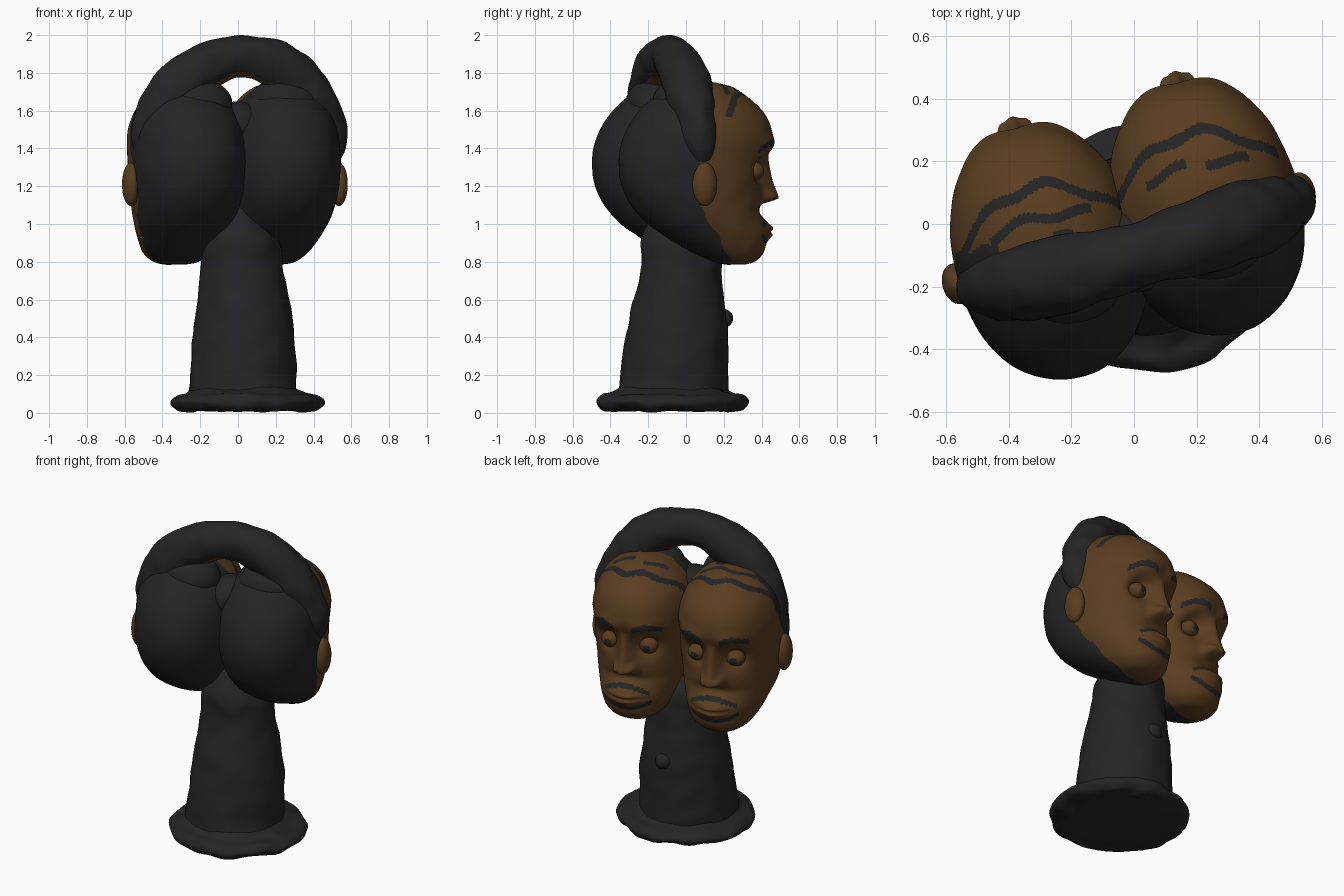
import bpy, bmesh, math
from mathutils import Vector, Matrix, noise

if "Cube" in bpy.data.objects:
    bpy.data.objects.remove(bpy.data.objects["Cube"])


def material(name, col):
    m = bpy.data.materials.new(name)
    m.diffuse_color = (*col, 1)
    m.use_nodes = True
    m.node_tree.nodes["Principled BSDF"].inputs["Base Color"].default_value = m.diffuse_color
    return m


BLACK = material("charcoal black", (0.018, 0.018, 0.019))
BROWN = material("warm brown", (0.1, 0.046, 0.014))


def g(d, s):
    return math.exp(-(d / s) ** 2)


def spline(pts, n):
    """Catmull-Rom resampling of a list of tuples into n + 1 tuples."""
    out = []
    for k in range(n + 1):
        u = k / n * (len(pts) - 1)
        i = min(int(u), len(pts) - 2)
        t = u - i
        a, b = pts[max(i - 1, 0)], pts[i]
        c, d = pts[i + 1], pts[min(i + 2, len(pts) - 1)]
        out.append(tuple(0.5 * (2 * q + (r - p) * t + (2 * p - 5 * q + 4 * r - s) * t * t
                                + (3 * q - p - 3 * r + s) * t ** 3)
                         for p, q, r, s in zip(a, b, c, d)))
    return out


def finish(bm, name, rule, place=None):
    bmesh.ops.recalc_face_normals(bm, faces=bm.faces)
    for f in bm.faces:
        f.smooth = True
        f.material_index = rule(f.calc_center_median(), f.normal)
    if place:
        bm.transform(place)
    me = bpy.data.meshes.new(name)
    bm.to_mesh(me)
    bm.free()
    me.materials.append(BLACK)
    me.materials.append(BROWN)
    ob = bpy.data.objects.new(name, me)
    bpy.context.collection.objects.link(ob)
    return ob


def loft(name, rings, rule=lambda c, n: 0, place=None, rough=0.006):
    bm = bmesh.new()
    rows = []
    for ring in rings:
        rows.append([bm.verts.new(p + noise.noise_vector(p * 9) * rough) for p in ring])
    n = len(rows[0])
    for a, b in zip(rows, rows[1:]):
        for j in range(n):
            k = (j + 1) % n
            bm.faces.new((a[j], a[k], b[k], b[j]))
    bm.faces.new(rows[0][::-1])
    bm.faces.new(rows[-1])
    return finish(bm, name, rule, place)


def ball(name, loc, size, rule, place):
    bm = bmesh.new()
    bmesh.ops.create_uvsphere(bm, u_segments=32, v_segments=20, radius=1)
    bm.transform(Matrix.Translation(loc) @ Matrix.Diagonal((*size, 1)))
    return finish(bm, name, rule, place)


# ---- heads: sections of (z, back, front, half width), face towards +y
HEAD = [(0.785, 0.17, 0.27, 0.06), (0.80, 0.10, 0.32, 0.12), (0.85, -0.01, 0.365, 0.18),
        (0.93, -0.155, 0.375, 0.225), (1.04, -0.295, 0.36, 0.265), (1.18, -0.385, 0.355, 0.292),
        (1.32, -0.41, 0.375, 0.302), (1.46, -0.385, 0.41, 0.297), (1.57, -0.32, 0.38, 0.27),
        (1.66, -0.235, 0.295, 0.215), (1.725, -0.12, 0.20, 0.13), (1.75, 0.01, 0.09, 0.03)]


def relief(x, z):
    """Sculpted depth of the face."""
    ax = abs(x)
    d = -0.075 * g(ax - 0.12, 0.06) * g(z - 1.29, 0.065)
    d += 0.022 * g(z - 1.42, 0.05) * g(ax - 0.12, 0.1)
    d += 0.06 * g(z - 0.965, 0.045) * g(x, 0.12) - 0.025 * g(z - 0.96, 0.013) * g(x, 0.1)
    d -= 0.025 * g(z - 1.07, 0.03) * g(x, 0.13)
    t = min(max((1.38 - z) / 0.23, 0), 1)
    cut = min(max((z - 1.10) / 0.03, 0), 1)
    return d + cut * t * (0.095 * g(x, 0.03 + 0.02 * t) + 0.045 * g(ax - 0.05, 0.022) * g(z - 1.15, 0.03))


def paint(c, side):
    """Hair, forehead stripes, brows, moustache and beard are black."""
    x, y, z = c
    ax = abs(x)
    hair = -0.06 + max(0, 1.12 - z) * 0.7 + max(0, min(z - 1.2, 0.3)) * 0.2
    if side == "left" and x < -0.15:
        hair += max(0, min(z - 1.3, 0.2)) * 0.35
    if y < hair + 0.008 * math.sin(z * 37 + x * 20):
        return 0
    wob = 0.012 * math.sin(x * 30)
    if z > 1.57:
        low = 0.03 if side == "left" else 0
        if abs(y - (0.245 - low - 2.0 * x * x + wob)) < 0.018:
            return 0
        if ax < 0.17 and (low or abs(x) > 0.03) and abs(y - (0.145 - low - 0.9 * x * x - wob)) < 0.016:
            return 0
        if low and ax < 0.1 and abs(y - 0.03 - wob) < 0.018:
            return 0
    if z < 1.5 and y > 0.1:
        if abs(ax - 0.135) < 0.075 and abs(z - (1.43 - 5 * (ax - 0.125) ** 2)) < 0.019:
            return 0
        if ax < 0.14 and abs(z - (1.028 - 2.2 * x * x)) < 0.012:
            return 0
        if ax < 0.15 and abs(z - (0.89 + 2 * x * x)) < 0.013:
            return 0
    return 1


def head(side, cx, cy, turn, outward):
    place = Matrix.Translation((cx, cy, 0)) @ Matrix.Rotation(math.radians(turn), 4, 'Z')
    rings = []
    for z, b, f, w in spline(HEAD, 160):
        ring = []
        for j in range(210):
            a = 2 * math.pi * j / 210
            c, s = math.cos(a), math.sin(a)
            x = w * math.copysign(abs(c) ** 0.94, c)
            y = (b + f) / 2 + (f - b) / 2 * math.copysign(abs(s) ** 0.94, s)
            if s > 0:
                y += relief(x, z) * min(1, s * 1.8)
            ring.append(Vector((x, y, z)))
        rings.append(ring)
    loft(side + "_head", rings, lambda c, n: paint(c, side), place, 0.004)
    for k in (-1, 1):
        eye = Vector((k * 0.12, 0.292, 1.28))
        gaze = Vector((k * 0.05, 1, -0.08)).normalized()
        ball(side + "_head_eye", eye, (0.056, 0.052, 0.05),
             lambda c, n: 0 if (c - eye).normalized().dot(gaze) > 0.91 else 1, place)
    # outer ear, a flat upright disc
    ball(side + "_head_ear", (outward * 0.308, -0.02, 1.21), (0.045, 0.066, 0.115), lambda c, n: 1, place)


head("left", -0.275, -0.092, 15, -1)
head("right", 0.23, 0.05, 13, 1)


def stack(sections, n, seg):
    """Oval rings from (z, centre x, centre y, radius x, radius y)."""
    return [[Vector((cx + rx * math.cos(2 * math.pi * j / seg),
                     cy + ry * math.sin(2 * math.pi * j / seg), z)) for j in range(seg)]
            for z, cx, cy, rx, ry in spline(sections, n)]


# ---- neck column
loft("neck", stack([(0.04, 0.03, -0.07, 0.30, 0.30), (0.15, 0.025, -0.065, 0.285, 0.29),
                    (0.45, 0.03, -0.045, 0.265, 0.265), (0.75, 0.02, -0.03, 0.22, 0.215),
                    (0.92, 0.015, -0.03, 0.195, 0.205), (1.05, 0.01, -0.03, 0.10, 0.14),
                    (1.15, 0.01, 0.0, 0.03, 0.05)], 60, 72), rough=0.01)
ball("neck_lump", (0.02, 0.195, 0.50), (0.05, 0.055, 0.05), lambda c, n: 0, None)

# ---- flared base with an uneven rim
loft("base", stack([(0.003, 0.05, -0.075, 0.30, 0.30), (0.012, 0.05, -0.075, 0.375, 0.37),
                    (0.05, 0.05, -0.075, 0.405, 0.40), (0.085, 0.05, -0.075, 0.375, 0.37),
                    (0.10, 0.045, -0.075, 0.32, 0.32), (0.125, 0.03, -0.07, 0.28, 0.28)],
                   30, 110), rough=0.014).location.z = 0.006

# ---- arched handle of hair joining both heads: (x, y, z, radius)
ARCH = [(-0.46, -0.17, 1.18, 0.03), (-0.475, -0.185, 1.34, 0.08), (-0.435, -0.19, 1.55, 0.12),
        (-0.315, -0.18, 1.725, 0.135), (-0.17, -0.15, 1.835, 0.125), (0.0, -0.10, 1.888, 0.11),
        (0.2, -0.045, 1.845, 0.125), (0.34, 0.01, 1.725, 0.135), (0.43, 0.045, 1.58, 0.125),
        (0.49, 0.075, 1.42, 0.09), (0.47, 0.085, 1.30, 0.03)]
path = spline(ARCH, 90)
rings = []
tilt = math.radians(16)
side = Vector((-math.sin(tilt), math.cos(tilt), 0))
for i, p in enumerate(path):
    tan = Vector(path[min(i + 1, 90)][:3]) - Vector(path[max(i - 1, 0)][:3])
    up = side.cross(tan).normalized()
    across = tan.cross(up).normalized()
    rings.append([Vector(p[:3]) + p[3] * (math.cos(a) * up + 0.93 * math.sin(a) * across)
                  for a in (2 * math.pi * j / 48 for j in range(48))])
loft("hair_arch", rings, lambda c, n: 1 if n.z < -0.7 and abs(c.x - 0.03) < 0.2 else 0, rough=0.012)

# ---- hair packed between the arch and the back of each head, and in the dip between them
for x, y, z, size in ((-0.22, -0.17, 1.64, (0.19, 0.15, 0.13)), (0.24, -0.03, 1.64, (0.19, 0.15, 0.13)),
                      (0.0, -0.08, 1.53, (0.13, 0.14, 0.12))):
    ball("hair_fill", (x, y, z), size, lambda c, n: 0, None)
